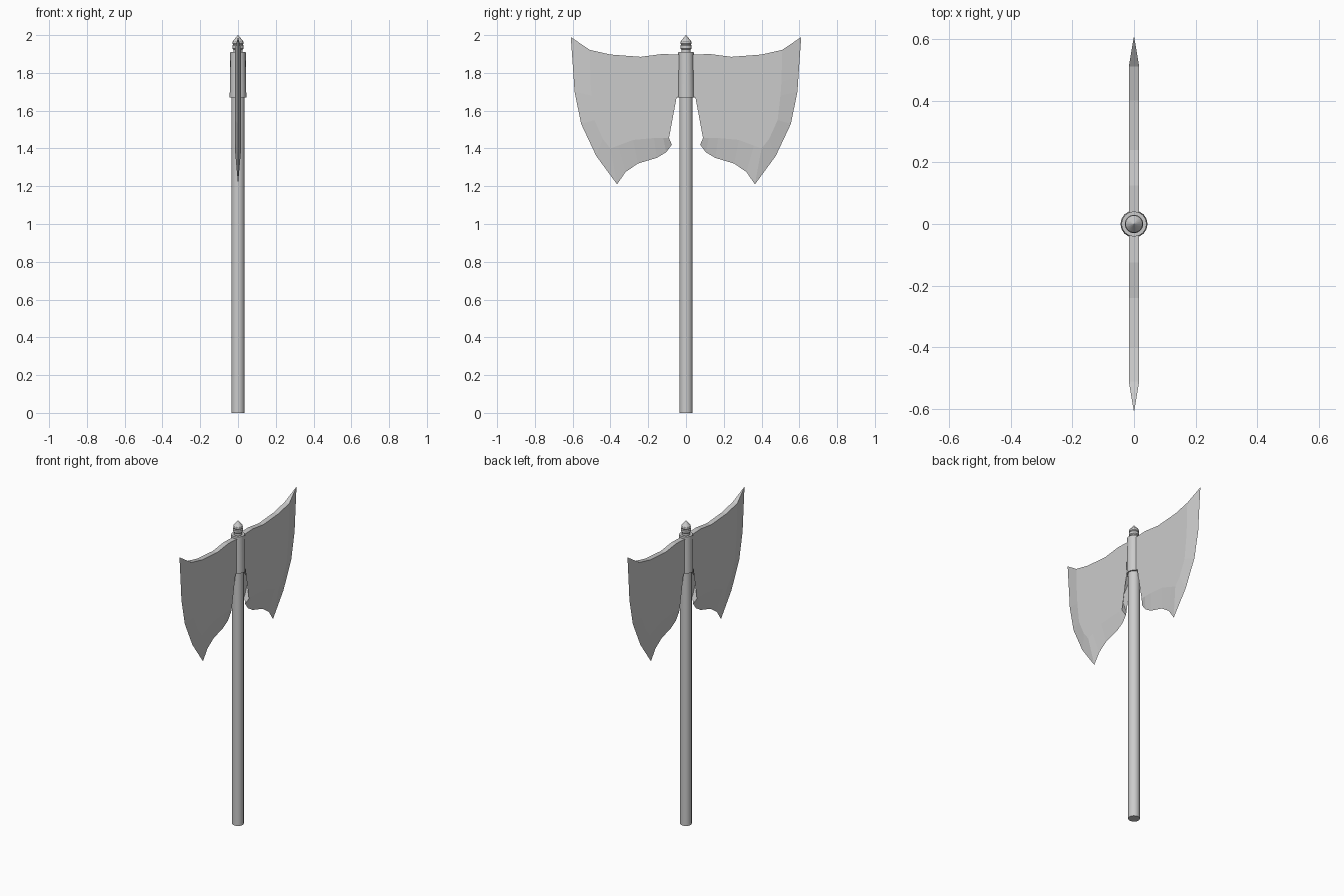
import bpy, bmesh, math

if "Cube" in bpy.data.objects:
    bpy.data.objects.remove(bpy.data.objects["Cube"])

SIDES = 16


def lathe(name, profile):
    """Spin a (radius, z) profile round the z axis."""
    bm = bmesh.new()
    rings = []
    for r, z in profile:
        rings.append([bm.verts.new((r * math.cos(2 * math.pi * i / SIDES),
                                    r * math.sin(2 * math.pi * i / SIDES), z))
                      for i in range(SIDES)])
    for a, b in zip(rings, rings[1:]):
        for i in range(SIDES):
            j = (i + 1) % SIDES
            bm.faces.new((a[i], a[j], b[j], b[i]))
    bm.faces.new(rings[0][::-1])
    bm.faces.new(rings[-1])
    return finish(name, bm)


def finish(name, bm):
    bmesh.ops.recalc_face_normals(bm, faces=bm.faces[:])
    mesh = bpy.data.meshes.new(name)
    bm.to_mesh(mesh)
    bm.free()
    obj = bpy.data.objects.new(name, mesh)
    bpy.context.collection.objects.link(obj)
    bpy.ops.object.select_all(action='DESELECT')
    obj.select_set(True)
    bpy.context.view_layer.objects.active = obj
    bpy.ops.object.shade_smooth_by_angle(angle=math.radians(30))
    return obj


# Shaft, socket and pointed finial
lathe("shaft", [(0.035, 0), (0.035, 1.69)])
lathe("socket", [(0.044, 1.67), (0.041, 1.91)])
lathe("finial", [(0.025, 1.90), (0.025, 1.925), (0.03, 1.93), (0.03, 1.945),
                 (0.026, 1.95), (0.029, 1.955), (0.028, 1.967), (0.001, 2.0)])

# Blade: sharp rim, start of the bevel paired with it, blunt top and notch
rim = [(.61, 1.99), (.595, 1.78), (.59, 1.70), (.555, 1.53), (.475, 1.36),
       (.365, 1.21), (.32, 1.275), (.255, 1.32), (.155, 1.35), (.105, 1.38),
       (.075, 1.42)]
bevel = [(.51, 1.922), (.505, 1.75), (.50, 1.68), (.485, 1.55), (.44, 1.45),
         (.40, 1.40), (.36, 1.415), (.28, 1.445), (.17, 1.455), (.12, 1.455),
         (.09, 1.455)]
notch = [(.12, 1.53), (.11, 1.59), (.05, 1.67), (0, 1.68)]
top = [(0, 1.895), (.125, 1.90), (.24, 1.885), (.40, 1.897)]
HALF = 0.017

bm = bmesh.new()
edge = [bm.verts.new((0, y, z)) for y, z in rim]
outline = bevel + notch + top
sides = [[bm.verts.new((s * HALF, y, z)) for y, z in outline] for s in (1, -1)]
n = len(rim)
for loop in sides:
    bm.faces.new(loop)
    for i in range(n - 1):
        bm.faces.new((loop[i], loop[i + 1], edge[i + 1], edge[i]))
# Blunt walls along the notch and the top, closed at both rim ends
a, b = sides
for i in range(n - 1, len(outline)):
    if i == n + len(notch) - 1:
        continue  # left open on the mirror plane
    j = (i + 1) % len(outline)
    bm.faces.new((a[i], a[j], b[j], b[i]))
bm.faces.new((a[0], b[0], edge[0]))
bm.faces.new((a[n - 1], b[n - 1], edge[-1]))
bmesh.ops.triangulate(bm, faces=[f for f in bm.faces if len(f.verts) > 4])
blade = finish("twin_blades", bm)
for p in blade.data.polygons:
    p.use_smooth = False
mirror = blade.modifiers.new("mirror", 'MIRROR')
mirror.use_axis = (False, True, False)
